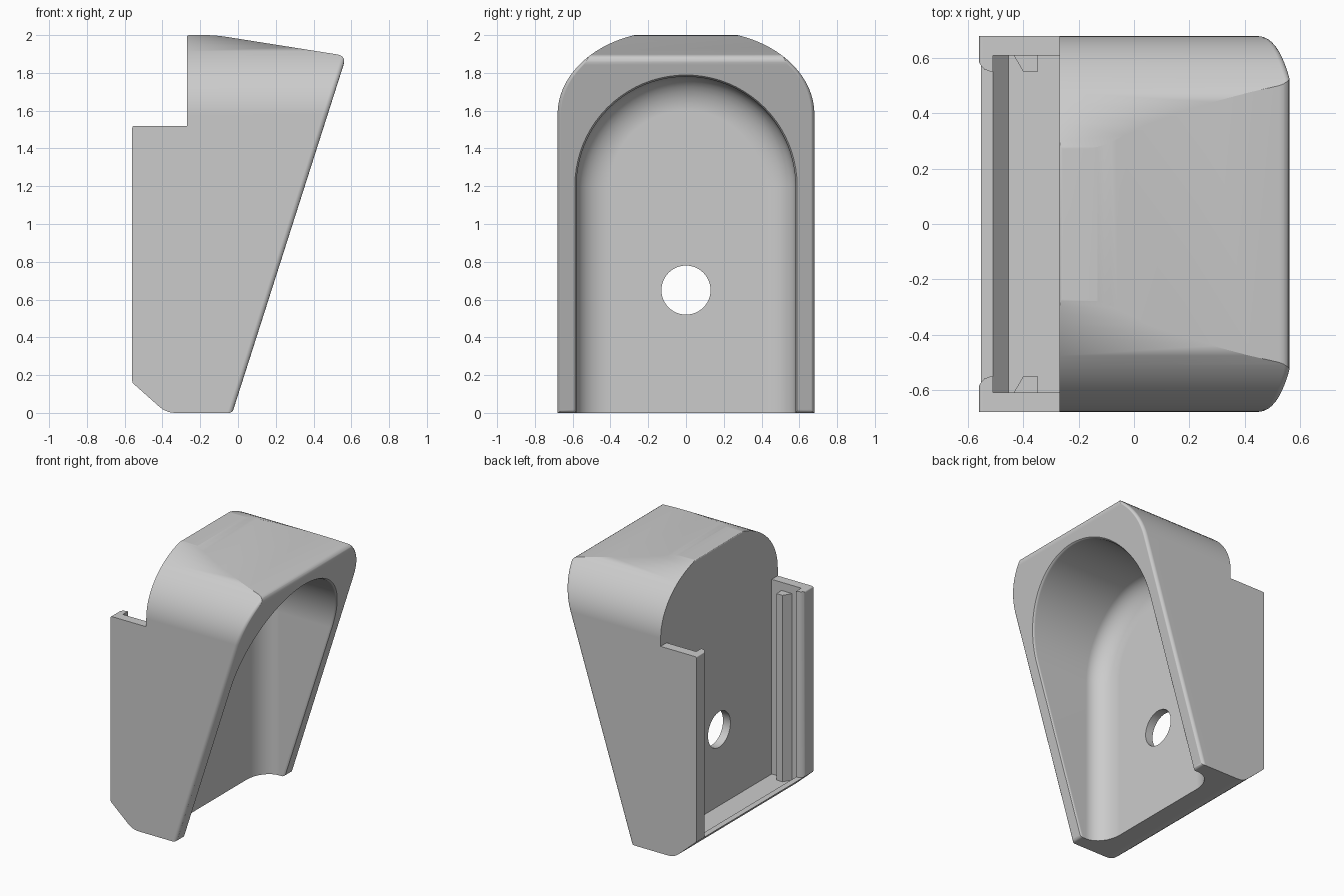
import bpy, bmesh
from math import sin, cos, pi, radians
from mathutils import Vector

old = bpy.data.objects.get("Cube")
if old:
    bpy.data.objects.remove(old, do_unlink=True)

GREY = (0.6, 0.6, 0.6, 1)
grey = bpy.data.materials.new("plain grey")
grey.use_nodes = True
grey.diffuse_color = GREY
grey.node_tree.nodes["Principled BSDF"].inputs["Base Color"].default_value = GREY


def loft(name, rings):
    """Solid skinned through rings of equal point count, capped at both ends."""
    bm = bmesh.new()
    loops = [[bm.verts.new(p) for p in ring] for ring in rings]
    n = len(loops[0])
    for a, b in zip(loops, loops[1:]):
        for i in range(n):
            j = (i + 1) % n
            bm.faces.new((a[i], a[j], b[j], b[i]))
    bm.faces.new(loops[0])
    bm.faces.new(loops[-1])
    bmesh.ops.recalc_face_normals(bm, faces=bm.faces)
    mesh = bpy.data.meshes.new(name)
    bm.to_mesh(mesh)
    bm.free()
    mesh.materials.append(grey)
    obj = bpy.data.objects.new(name, mesh)
    bpy.context.collection.objects.link(obj)
    return obj


def prism(name, pts, axis, lo, hi):
    """Extrude a 2D outline along one axis between lo and hi."""
    def place(p, t):
        q = list(p)
        q.insert("xyz".index(axis), t)
        return q
    return loft(name, [[place(p, t) for p in pts] for t in (lo, hi)])


def rounded(corners, steps=5):
    """Round each (x, z, radius) corner of a closed outline."""
    out = []
    for i, (x, z, r) in enumerate(corners):
        c = Vector((x, z))
        if r == 0:
            out.append(c)
            continue
        a = c + (Vector(corners[i - 1][:2]) - c).normalized() * r
        b = c + (Vector(corners[(i + 1) % len(corners)][:2]) - c).normalized() * r
        for k in range(steps + 1):
            t = k / steps
            out.append(a * (1 - t) ** 2 + c * 2 * t * (1 - t) + b * t * t)
    return out


def arch(half, centre_y, centre_z, rise, bottom, d, steps=20):
    """Arch outline in (y, z), drawn inwards by d."""
    right = [(centre_y + (half - centre_y - d) * cos(pi / 2 * k / steps),
              centre_z + (rise - d) * sin(pi / 2 * k / steps)) for k in range(steps + 1)]
    if centre_y == 0:
        left = [(-y, z) for y, z in reversed(right[:-1])]
    else:
        left = [(-y, z) for y, z in reversed(right)]
    return [(half - d, bottom)] + right + left + [(-(half - d), bottom)]


def boolean(target, tool, operation):
    mod = target.modifiers.new("cut", "BOOLEAN")
    mod.operation, mod.object, mod.solver = operation, tool, "EXACT"
    bpy.context.view_layer.objects.active = target
    bpy.ops.object.modifier_apply(modifier=mod.name)
    bpy.data.objects.remove(tool, do_unlink=True)


def slant(z):
    return -0.026 + 0.319 * z


# Body: arched block with a rounded sloping face
def body_ring(d, x):
    return [(x(z), y, z) for y, z in arch(0.68, 0.1, 1.58, 0.44, -0.1, d)]


EDGE = 0.03
rings = [body_ring(0, lambda z: -0.7)]
for k in range(6):
    t = pi / 2 * k / 5
    rings.append(body_ring(EDGE * (1 - cos(t)), lambda z: slant(z) - EDGE * (1 - sin(t))))
body = loft("body", rings)

# Side outline with back step, bottom chamfer and sloping top
side = rounded([(-0.56, 0.16, 0.01), (-0.38, 0, 0.05), (-0.03, 0, 0.02),
                (0.574, 1.89, 0.05), (-0.12, 2, 0.06), (-0.27, 2, 0.012),
                (-0.27, 1.52, 0), (-0.56, 1.52, 0.012)])
boolean(body, prism("side_outline", side, "y", -1, 1), "INTERSECT")


# Arched hollow in the sloping face, with a filleted floor and softened rim
def hollow_ring(d, x):
    return [(x(z), y, z) for y, z in arch(0.58, 0, 1.2, 0.58, -0.05, d)]


rings = []
for k in range(9):
    t = pi / 2 * k / 8
    rings.append(hollow_ring(0.18 * (1 - sin(t)), lambda z: -0.07 - 0.14 * cos(t)))
for d, depth in ((0, 0.018), (-0.004, 0.008), (-0.014, -0.002), (-0.04, -0.03)):
    rings.append(hollow_ring(d, lambda z: slant(z) - depth))
boolean(body, loft("hollow", rings), "DIFFERENCE")

# Back channel with a raised lip along its floor
channel = [(-0.455, 0.09), (-0.27, 0.09), (-0.27, 1.7), (-0.51, 1.7), (-0.51, 0.155)]
boolean(body, prism("channel", channel, "y", -0.61, 0.61), "DIFFERENCE")

# Channel opening, leaving rounded hooks on both side rails
hook = [(-0.49, 0.55), (-0.52, 0.552), (-0.542, 0.56), (-0.555, 0.575), (-0.6, 0.66)]
opening = hook + [(x, -y) for x, y in reversed(hook)]
boolean(body, prism("opening", opening, "z", 0.155, 1.8), "DIFFERENCE")

# Round hole through the wall
circle = [(0.13 * cos(2 * pi * k / 48), 0.65 + 0.13 * sin(2 * pi * k / 48)) for k in range(48)]
boolean(body, prism("hole", circle, "x", -0.4, 0.1), "DIFFERENCE")

bpy.ops.object.select_all(action="DESELECT")
body.select_set(True)
bpy.context.view_layer.objects.active = body
bpy.ops.object.shade_smooth_by_angle(angle=radians(30))
weighted = body.modifiers.new("even_shading", "WEIGHTED_NORMAL")
weighted.keep_sharp = True

# Guide ridges inside the side rails
for name, s in (("back_ridge", 1), ("front_ridge", -1)):
    ridge = [(-0.435, 0.61), (-0.4, 0.55), (-0.35, 0.55), (-0.35, 0.63), (-0.435, 0.63)]
    prism(name, [(x, s * y) for x, y in ridge], "z", 0.08, 1.46)
